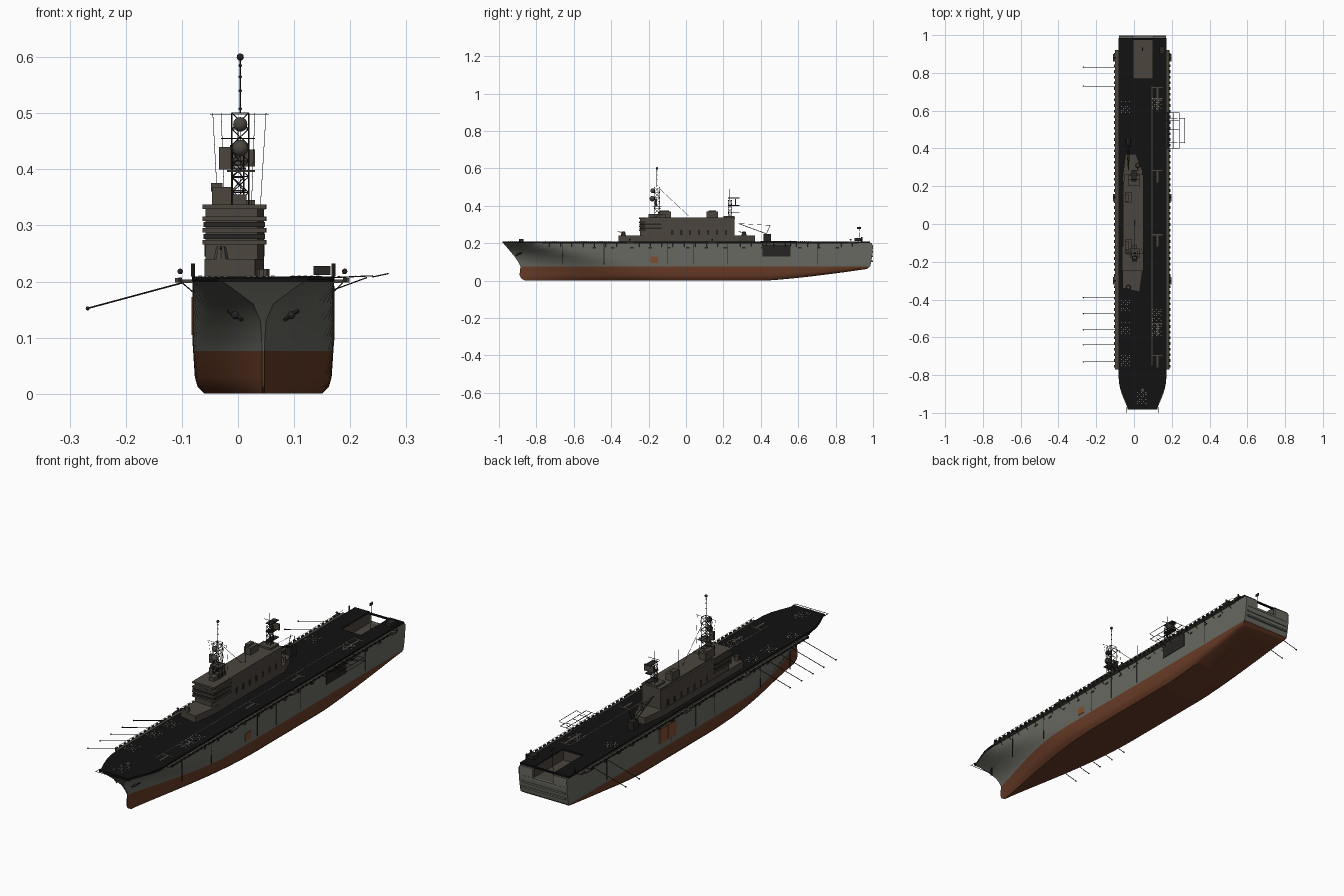
import bpy, bmesh, math
from mathutils import Vector, Matrix

cube = bpy.data.objects.get("Cube")
if cube:
    bpy.data.objects.remove(cube, do_unlink=True)


def material(name, rgb):
    m = bpy.data.materials.new(name)
    m.use_nodes = True
    m.diffuse_color = (*rgb, 1)
    m.node_tree.nodes["Principled BSDF"].inputs["Base Color"].default_value = (*rgb, 1)
    return m


HULL = material("hull grey", (.14, .14, .12))
RUST = material("bottom red", (.14, .045, .02))
DECK = material("deck black", (.006, .006, .006))
BROWN = material("superstructure brown", (.07, .06, .048))
DARK = material("dark fittings", (.02, .018, .016))
DOOR = material("hatch orange", (.22, .075, .03))
PALE = material("pale marking", (.5, .5, .47))
CX, HALF = .045, .125


class Part:
    """Collects simple shapes into one named object."""
    def __init__(self, name, mat):
        self.name, self.mats, self.bm = name, [mat], bmesh.new()

    def box(self, x, y, z):
        size = [b - a for a, b in (x, y, z)]
        mid = [(a + b) / 2 for a, b in (x, y, z)]
        bmesh.ops.create_cube(self.bm, matrix=Matrix.Translation(mid) @ Matrix.Diagonal((*size, 1)))

    def rod(self, a, b, r=.0012, sides=5, r2=None):
        a, b = Vector(a), Vector(b)
        turn = (b - a).to_track_quat('Z', 'Y').to_matrix().to_4x4()
        bmesh.ops.create_cone(self.bm, cap_ends=True, segments=sides, radius1=r, radius2=r if r2 is None else r2,
                              depth=(b - a).length, matrix=Matrix.Translation((a + b) / 2) @ turn)

    def ball(self, c, r):
        bmesh.ops.create_uvsphere(self.bm, u_segments=14, v_segments=8, radius=r, matrix=Matrix.Translation(c))

    def prism(self, outline, z0, z1):
        face = self.bm.faces.new([self.bm.verts.new((x, y, z0)) for x, y in outline])
        new = bmesh.ops.extrude_face_region(self.bm, geom=[face])["geom"]
        for v in new:
            if isinstance(v, bmesh.types.BMVert):
                v.co.z = z1

    def done(self, smooth=False):
        bmesh.ops.recalc_face_normals(self.bm, faces=self.bm.faces)
        me = bpy.data.meshes.new(self.name)
        self.bm.to_mesh(me)
        self.bm.free()
        for m in self.mats:
            me.materials.append(m)
        ob = bpy.data.objects.new(self.name, me)
        bpy.context.collection.objects.link(ob)
        if smooth:
            bpy.ops.object.select_all(action='DESELECT')
            ob.select_set(True)
            bpy.context.view_layer.objects.active = ob
            bpy.ops.object.shade_smooth_by_angle(angle=math.radians(35))


# Hull levels: height, stem y, stem half width, entry length, full half width, stern y
LEVELS = [(.203, -.98, .078, .16, .125, .985), (.19, -.968, .058, .22, .125, 1.0),
          (.16, -.943, .018, .34, .125, .998), (.13, -.918, .005, .45, .125, .995),
          (.1, -.897, .003, .55, .125, .99), (.076, -.885, .002, .62, .125, .985),
          (.03, -.89, .002, .72, .122, .975), (.012, -.882, .002, .78, .117, .97),
          (0, -.86, .002, .8, .105, .965)]


def half_width(y, lev):
    t = min(1, max(0, (y - lev[1]) / lev[3]))
    return lev[2] + (lev[4] - lev[2]) * math.sin(t * math.pi / 2) ** 1.15


def section(t):
    left, right = [], []
    for lev in LEVELS:
        y = lev[1] + (lev[5] - lev[1]) * t
        w, z = half_width(y, lev), lev[0]
        if z < .076:    # the bottom sweeps up towards the stern
            rise = .064 * max(0, (y - .42) / .56) ** 1.3
            z = rise + z * (.076 - rise) / .076
        left.append((CX - w, y, z))
        right.append((CX + w, y, z))
    return left + right[::-1]


hull = Part("hull", HULL)
hull.mats.append(RUST)
N, n = 48, len(LEVELS)
rows = [[hull.bm.verts.new(p) for p in section((i / N) ** 1.4)] for i in range(N + 1)]
for a, b in zip(rows, rows[1:]):
    for j in range(2 * n - 1):
        f = hull.bm.faces.new((a[j], a[j + 1], b[j + 1], b[j]))
        f.material_index = 1 if 5 <= j <= 2 * n - 7 else 0
for row, first in ((rows[0], 0), (rows[-1], 2)):
    for j in range(first, n - 1):
        f = hull.bm.faces.new((row[j], row[j + 1], row[-2 - j], row[-1 - j]))
        f.material_index = 1 if j >= 5 else 0
hull.done(True)

# Flight deck with an open well at the stern
deck = Part("flight_deck", DECK)
side = [(-.965 + .2 * t, half_width(-.98 + .2 * t, LEVELS[0])) for t in (0, .1, .25, .5, .75, 1)]
outline = [(CX + .08, -.982)] + [(CX + w + .002, y) for y, w in side]
outline += [(.172, .985), (.1, .985), (.1, .77), (-.005, .77), (-.005, .985), (-.082, .985)]
outline += [(CX - w - .002, y) for y, w in side[::-1]] + [(CX - .08, -.982)]
deck.prism(outline, .2, .209)
deck.box((-.08, .17), (.975, .985), (.2, .206))
deck.done()

well = Part("stern_well", BROWN)
well.box((-.005, .1), (.77, .985), (.15, .158))
well.box((-.005, .1), (.762, .77), (.15, .2))
for x in (-.005, .1):
    well.box((x - .002, x + .002), (.77, .985), (.15, .205))
well.done()
corner = Part("stern_corners", HULL)
for x0, x1 in ((-.079, -.006), (.101, .169)):
    corner.box((x0, x1), (.772, .994), (.14, .2))
for z in (.1, .125, .15):
    corner.box((-.07, .16), (.98, .9985), (z, z + .008))
corner.done()

# Side galleries with canisters and brackets
gallery = Part("side_galleries", BROWN)
gear = Part("edge_gear", DARK)
for s, inner, outer in ((-1, -.079, -.1), (1, .169, .187)):
    gallery.box(sorted((inner, outer)), (-.77, .92), (.197, .204))
    for k in range(56):
        y = -.76 + k * .03
        gear.box(sorted((outer, outer + s * .006)), (y, y + .014), (.199, .207))
        if k % 2:
            gear.rod((inner, y, .18), (outer, y, .198))
    for y in (-.3, .14, .88):
        gallery.box(sorted((outer, outer + s * .012)), (y - .02, y + .02), (.198, .206))
        gear.ball((outer + s * .003, y, .218), .005)
    gear.rod((outer, -.77, .214), (outer, .92, .214), .0007)
gear.box((.135, .165), (.9, .94), (.212, .228))
gear.rod((CX, .92, .16), (CX, .93, .29))
gear.box((CX - .002, CX + .002), (.915, .935), (.275, .287))
for x in (-.08, .17):
    gear.rod((x, .94, .209), (x, .94, .232), .004)
gear.rod((-.04, -.998, .206), (.13, -.998, .206))
for x in (-.04, CX, .13):
    gear.rod((x, -.97, .206), (x, -1, .206))
gallery.done()
gear.done()

# Side doors, seams and anchors
panel = Part("side_panels", DARK)
panel.box((.168, .172), (.41, .56), (.13, .192))
for y in (-.66, -.44, -.1, .04, .22, .7):
    panel.box((.168, .1712), (y, y + .003), (.085, .2))
    panel.box((-.0812, -.078), (y, y + .003), (.085, .2))
for k in range(14):
    y = -.5 + k * .1
    panel.box((.168, .1715), (y, y + .018), (.172, .179))
    panel.box((-.0815, -.078), (y, y + .018), (.172, .179))
for s in (-1, 1):
    c = Vector((CX + s * .05, -.9, .14))
    panel.rod(c + Vector((s * .012, .02, .008)), c - Vector((s * .012, .01, .008)), .004)
    panel.ball(c, .007)
panel.done()
doors = Part("side_hatches", DOOR)
for y in (.19, .255):
    doors.box((-.083, -.078), (y, y + .058), (.105, .172))
doors.box((.168, .172), (-.19, -.15), (.095, .13))
doors.done()

# Swung-out boat booms
boom = Part("boat_booms", DARK)
for y in (-.73, -.64, -.56, -.475, -.39, .73, .83):
    boom.rod((-.09, y, .2), (-.268, y, .152), .0016)
    boom.ball((-.268, y, .152), .0035)
boom.done()

# Open side lift frame
lift = Part("side_lift_frame", DARK)
for y in (.4, .45, .5, .55, .59):
    lift.rod((.17, y, .207), (.24, y, .21))
for x in (.18, .21, .24):
    lift.rod((x, .4, .209), (x, .59, .209), .0015)
for y in (.43, .56):
    lift.rod((.24, y, .208), (.268, y, .214))
    lift.rod((.17, y, .185), (.23, y, .207))
lift.rod((.268, .43, .214), (.268, .56, .214))
lift.done()

# Island: stepped blocks, overhanging bridge decks and window bands
island = Part("island", BROWN)
island.prism([(-.06, -.34), (.03, -.36), (.046, -.24), (.046, .28), (.01, .37), (-.045, .37), (-.06, .25)], .208, .24)
island.prism([(-.058, -.235), (.035, -.245), (.046, -.2), (.046, .26), (-.05, .26), (-.058, .2)], .24, .33)
for z in (.266, .287, .308, .329):
    island.prism([(-.063, -.25), (.05, -.25), (.051, -.12), (-.063, -.12)], z, z + .008)
island.box((-.05, .049), (-.2, .262), (.328, .336))
for y0, y1 in ((-.15, -.08), (.11, .17)):
    island.box((-.046, -.012), (y0, y1), (.33, .368))
    island.box((-.048, -.028), (y0 + .01, y1 - .01), (.36, .376))
island.box((-.01, .015), (-.2, -.11), (.33, .355))
island.box((-.03, .03), (.2, .26), (.33, .345))
island.done()
glass = Part("bridge_windows", DARK)
for z in (.276, .297):
    glass.box((-.0615, .0485), (-.248, -.13), (z, z + .009))
for k in range(7):
    y = -.08 + k * .048
    glass.box((.045, .0475), (y, y + .012), (.245, .27))
    glass.box((-.0595, -.05), (y, y + .012), (.245, .27))
glass.done()


def lattice(part, c, w, z0, z1, steps):
    ring = [(c[0] - w, c[1] - w), (c[0] + w, c[1] - w), (c[0] + w, c[1] + w), (c[0] - w, c[1] + w)]
    h = (z1 - z0) / steps
    for p, q in zip(ring, ring[1:] + ring[:1]):
        part.rod((*p, z0), (*p, z1), .0015)
        for k in range(steps):
            z = z0 + k * h
            part.rod((*p, z), (*q, z + h), .001)
            part.rod((*p, z + h), (*q, z + h), .001)


# Masts, radars and aerials
mast = Part("masts", DARK)
lattice(mast, (.004, -.155), .015, .33, .5, 6)
mast.rod((.004, -.155, .5), (.004, -.155, .6), .0014)
mast.ball((.004, -.155, .6), .0065)
for z in (.508, .54, .565, .585):
    mast.ball((.004, -.155, z), .003)
lattice(mast, (0, .235), .01, .34, .43, 4)
mast.rod((0, .235, .43), (0, .235, .49))
mast.rod((-.03, .235, .455), (.03, .235, .455))
for z in (.36, .4, .44):
    mast.box((-.014, .014), (.225, .285), (z, z + .003))
mast.rod((.01, .04, .33), (.01, .04, .42))
for x in (-.045, -.03, .03, .05):
    mast.rod((x, -.155, .5), (x * .8, -.13, .335), .0005)
mast.rod((-.05, -.155, .498), (.055, -.155, .498), .0008)
mast.rod((.004, -.14, .49), (.004, .02, .34), .0009)
mast.done()
radar = Part("radars", BROWN)
radar.ball((.004, -.178, .48), .013)
radar.ball((.004, -.18, .438), .015)
radar.box((-.034, -.012), (-.165, -.155), (.4, .44))
radar.box((-.02, .03), (-.18, -.13), (.395, .399))
radar.box((-.02, .03), (.262, .268), (.405, .435))
radar.done(True)

# Deck crane and gun mounts
crane = Part("deck_crane", DARK)
crane.box((-.045, -.015), (.415, .455), (.209, .25))
for x in (-.04, -.02):
    crane.rod((x, .43, .25), (-.03, .28, .305), .0018)
    crane.rod((x, .43, .25), (x, .45, .295), .0015)
crane.rod((-.03, .45, .295), (-.03, .28, .305), .0008)
crane.done()
mounts = Part("gun_mounts", BROWN)
for x, y in ((-.03, -.335), (.02, .31)):
    mounts.rod((x, y, .24), (x, y, .262), .014, 10, .009)
    mounts.rod((x, y, .256), (x, y - .03, .262), .002)
mounts.rod((CX, -.88, .209), (CX, -.88, .222), .012, 10)
mounts.done()

# Painted deck stripes and dotted tie-down patches
stripe = Part("deck_stripes", BROWN)
stripe.box((.093, .097), (-.75, .73), (.209, .2098))
for y in (-.7, -.53, -.06, .28, .66, .72):
    stripe.box((.095, .15), (y, y + .006), (.209, .2099))
    stripe.box((.12, .13), (y - .06, y), (.209, .21))
stripe.done()
dots = Part("deck_patches", PALE)
for x, y in ((-.045, .62), (-.045, -.43), (-.045, -.55), (-.045, -.72), (.12, -.48), (.12, -.56), (.12, .64), (.04, -.92)):
    for i in range(5):
        for j in range(6):
            if (i * 3 + j * 2) % 5 < 3:
                px, py = x - .025 + i * .011, y - .03 + j * .011
                dots.box((px, px + .006), (py, py + .0025), (.209, .2105))
dots.done()
